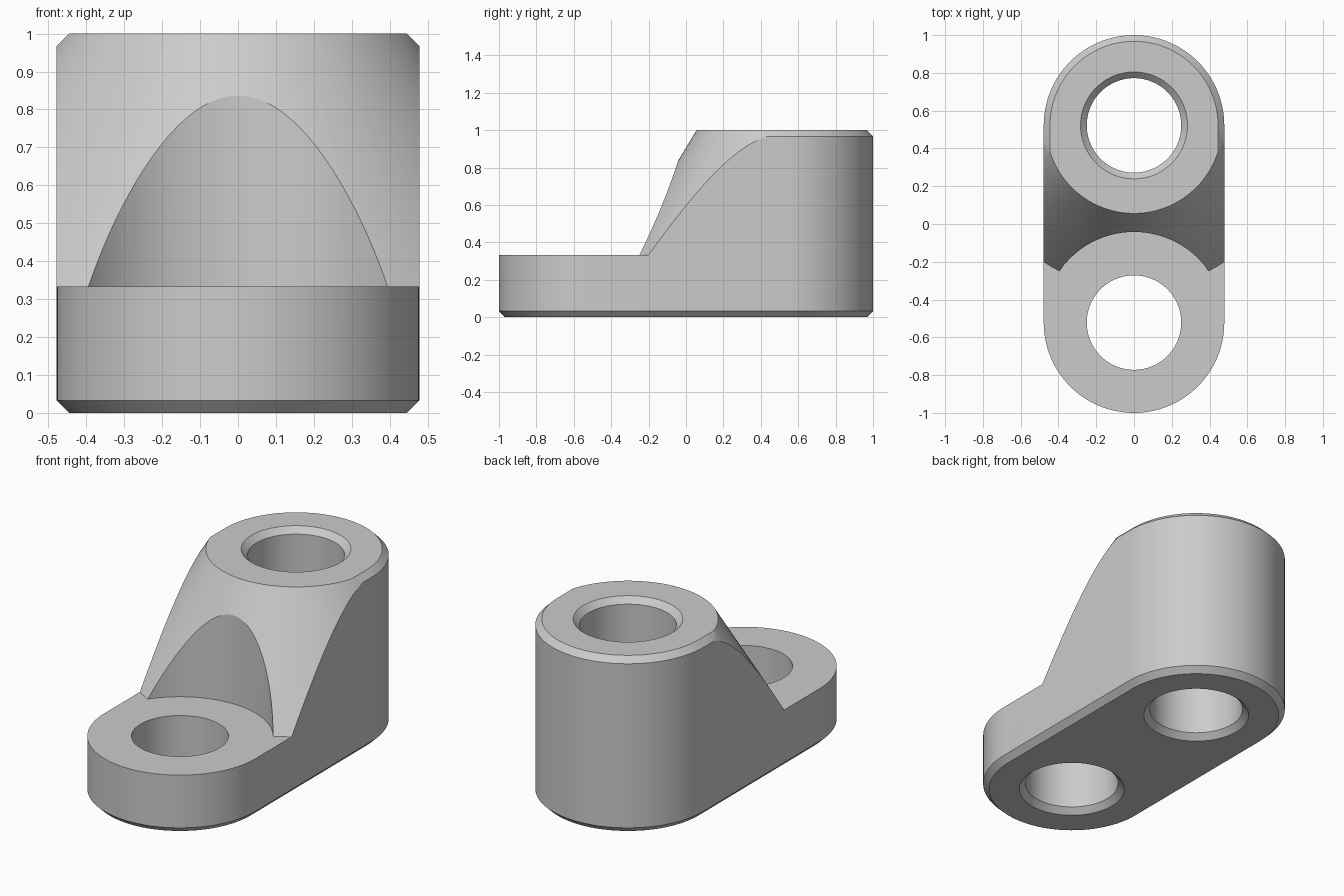
import bpy, bmesh, math

old = bpy.data.objects.get("Cube")
if old:
    bpy.data.objects.remove(old, do_unlink=True)

R = 0.478            # end radius of the rounded outline
C = 1.0 - R          # distance of each hole axis from the middle
BEVEL = 0.033
STEP = 0.333         # height of the low pad
HOLE = 0.25
SEG = 128

steel = bpy.data.materials.new("plain grey")
steel.use_nodes = True
grey = (0.6, 0.6, 0.6, 1)
steel.diffuse_color = grey
steel.node_tree.nodes["Principled BSDF"].inputs["Base Color"].default_value = grey


def circle(r, z, y):
    return [(r * math.cos(2 * math.pi * i / SEG),
             y + r * math.sin(2 * math.pi * i / SEG), z) for i in range(SEG)]


def stadium(r, z):
    pts = []
    for side in (1, -1):
        for i in range(SEG // 2 + 1):
            a = math.pi * i / (SEG // 2)
            pts.append((side * r * math.cos(a), side * (C + r * math.sin(a)), z))
    return pts


def loft(name, rings, closed=False):
    """Skin a stack of rings; cap the ends, or join last to first."""
    bm = bmesh.new()
    loops = [[bm.verts.new(p) for p in ring] for ring in rings]
    n = len(loops[0])
    pairs = list(zip(loops, loops[1:]))
    if closed:
        pairs.append((loops[-1], loops[0]))
    else:
        bm.faces.new(loops[0])
        bm.faces.new(loops[-1])
    for a, b in pairs:
        for i in range(n):
            j = (i + 1) % n
            bm.faces.new((a[i], a[j], b[j], b[i]))
    bmesh.ops.recalc_face_normals(bm, faces=bm.faces)
    mesh = bpy.data.meshes.new(name)
    bm.to_mesh(mesh)
    bm.free()
    mesh.materials.append(steel)
    obj = bpy.data.objects.new(name, mesh)
    bpy.context.collection.objects.link(obj)
    return obj


def cut(body, cutter):
    cutter.hide_render = True
    mod = body.modifiers.new("cut", 'BOOLEAN')
    mod.operation = 'DIFFERENCE'
    mod.solver = 'EXACT'
    mod.object = cutter
    bpy.ops.object.modifier_apply(modifier=mod.name)
    bpy.data.objects.remove(cutter, do_unlink=True)


# Full-height block with bevelled top and bottom rims
body = loft("bracket_body", [stadium(R - BEVEL, 0), stadium(R, BEVEL),
                             stadium(R, 1 - BEVEL), stadium(R - BEVEL, 1)])
bpy.context.view_layer.objects.active = body
body.select_set(True)


# Conical flank of the tall boss: everything outside the cone is removed
def cone_r(z):
    return 0.866 - (z - STEP) * 0.6


cut(body, loft("flank_cutter", [circle(cone_r(STEP), STEP, C), circle(cone_r(1.1), 1.1, C),
                                circle(3, 1.1, C), circle(3, STEP, C)], closed=True))

# Round clearance pocket above the low pad
cut(body, loft("pocket_cutter", [circle(0.48, STEP, -C), circle(0.48, 1.1, -C)]))

# Through holes, countersunk underneath and on top of the boss
sink = HOLE + BEVEL
bottom = [(sink + 0.1, -0.1), (HOLE, BEVEL)]
boss = bottom + [(HOLE, 1 - BEVEL), (sink + 0.1, 1.1)]
pad = bottom + [(HOLE, 1.1)]
for name, profile, y in (("boss_hole", boss, C), ("pad_hole", pad, -C)):
    cut(body, loft(name, [circle(r, z, y) for r, z in profile]))

bpy.ops.object.shade_smooth_by_angle(angle=math.radians(20))
